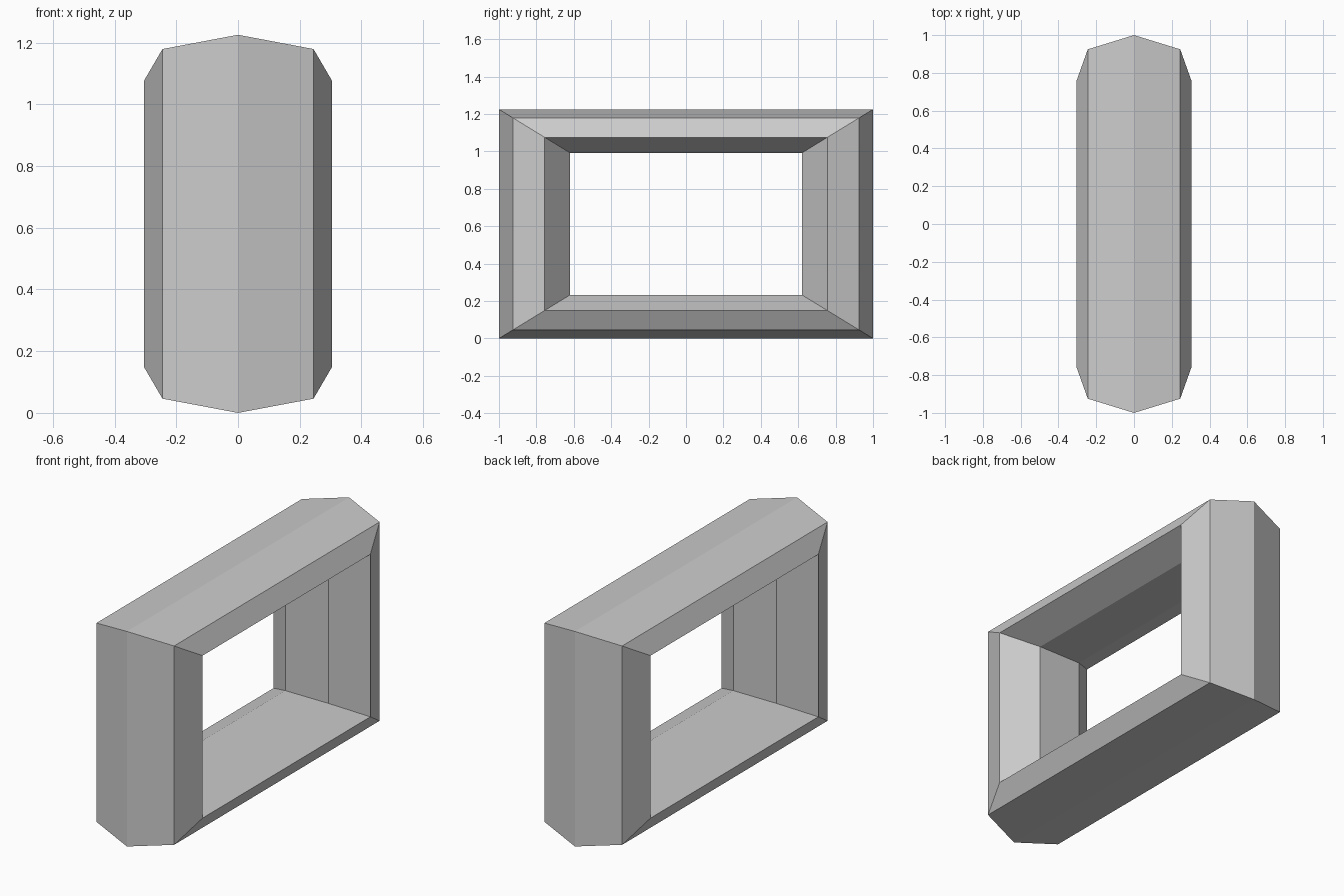
import bpy, bmesh, math

if "Cube" in bpy.data.objects:
    bpy.data.objects.remove(bpy.data.objects["Cube"])

# Rectangular frame: a four-cornered ring with a seven-sided cross-section
SIDES = 7
RING_RADIUS, TUBE_Y, TUBE_X = 0.8, 0.2, 0.313
HALF_HEIGHT = 0.6125
CORNERS = [(1, 1), (-1, 1), (-1, -1), (1, -1)]

bm = bmesh.new()
loops = []
for sy, sz in CORNERS:
    loop = []
    for i in range(SIDES):
        a = 2 * math.pi * i / SIDES
        reach = RING_RADIUS + TUBE_Y * math.cos(a)
        loop.append(bm.verts.new((TUBE_X * math.sin(a), sy * reach,
                                  HALF_HEIGHT * (1 + sz * reach))))
    loops.append(loop)

# Bridge neighbouring corner sections
for k in range(4):
    a, b = loops[k], loops[(k + 1) % 4]
    for i in range(SIDES):
        j = (i + 1) % SIDES
        bm.faces.new((a[i], a[j], b[j], b[i]))

bmesh.ops.recalc_face_normals(bm, faces=bm.faces)
mesh = bpy.data.meshes.new("rectangular_frame")
bm.to_mesh(mesh)
bm.free()
frame = bpy.data.objects.new("rectangular_frame", mesh)
bpy.context.collection.objects.link(frame)
